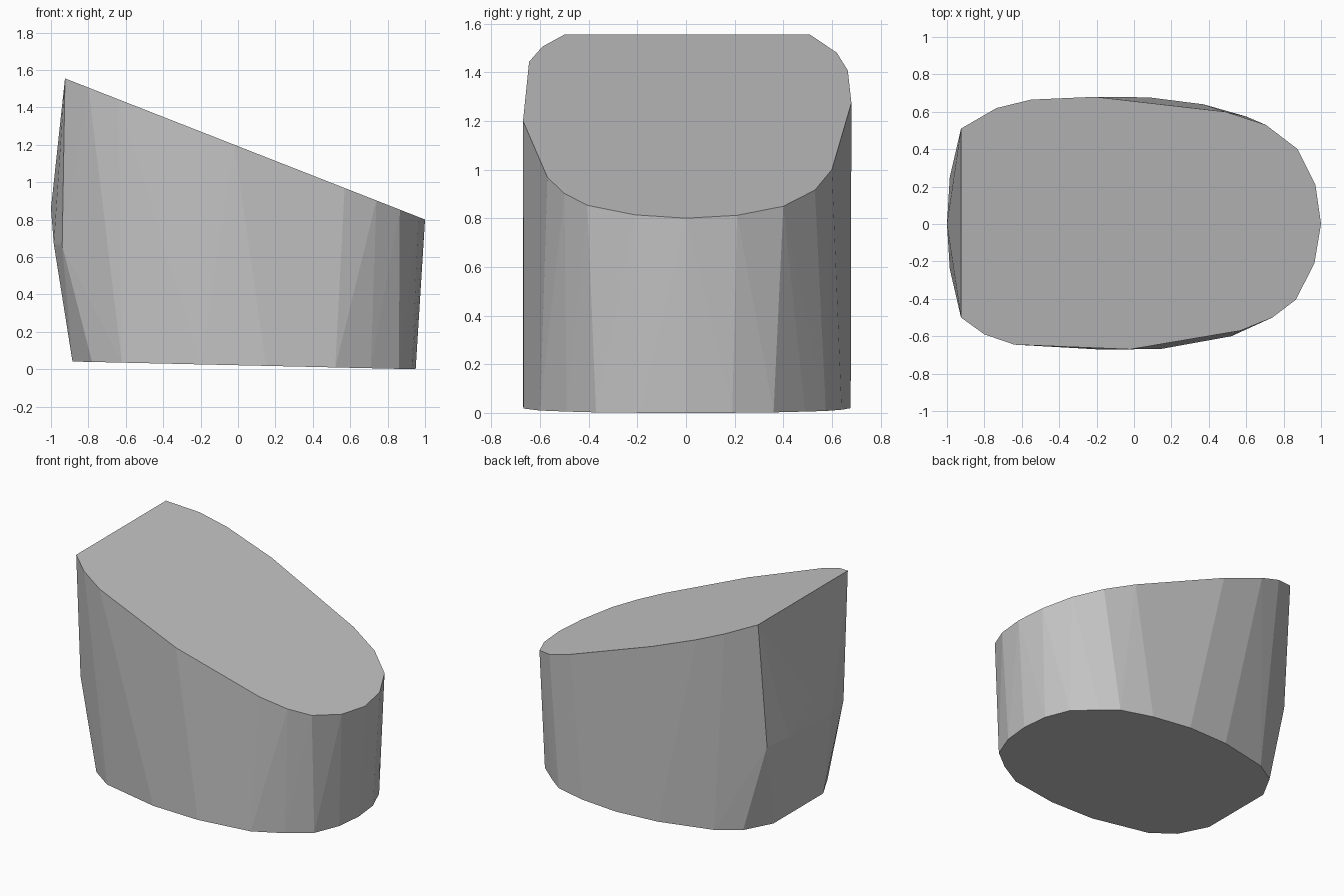
import bpy
import bmesh

if "Cube" in bpy.data.objects:
    bpy.data.objects.remove(bpy.data.objects["Cube"])


def top_z(x):
    """Height of the sloping top plane."""
    return 1.555 - 0.392 * (x + 0.925)


def base_z(x):
    """Height of the slightly tilted underside."""
    return 0.0225 * (0.95 - x)


# Outline of the sloping top
top = [(-0.925, -0.50), (-0.80, -0.59), (-0.64, -0.645), (-0.02, -0.67),
       (0.57, -0.57), (0.74, -0.50), (0.865, -0.405), (0.965, -0.21),
       (1.0, 0.0), (0.97, 0.21), (0.875, 0.40), (0.705, 0.53),
       (0.49, 0.60), (-0.21, 0.68), (-0.55, 0.665), (-0.735, 0.62),
       (-0.925, 0.51)]

# Outline of the underside
base = [(-0.885, -0.28), (-0.78, -0.48), (-0.62, -0.59), (-0.20, -0.67),
        (0.15, -0.667), (0.52, -0.60), (0.71, -0.49), (0.86, -0.37),
        (0.93, -0.19), (0.95, 0.0), (0.93, 0.19), (0.86, 0.36),
        (0.71, 0.49), (0.60, 0.575), (0.37, 0.64), (0.08, 0.677),
        (-0.24, 0.66), (-0.62, 0.57), (-0.78, 0.47), (-0.885, 0.28)]

# Bulge of the tall end
bulge = [(-1.0, 0.0, 0.86), (-0.985, 0.25, 0.67), (-0.985, -0.24, 0.67),
         (-0.94, 0.43, 0.66), (-0.94, -0.43, 0.66)]

points = [(x, y, top_z(x)) for x, y in top]
points += [(x, y, base_z(x)) for x, y in base]
points += bulge

# Faceted convex block wrapped around the points
bm = bmesh.new()
for p in points:
    bm.verts.new(p)
hull = bmesh.ops.convex_hull(bm, input=bm.verts[:])
loose = {g for g in hull["geom_interior"] + hull["geom_unused"]
         if isinstance(g, bmesh.types.BMVert)}
bmesh.ops.delete(bm, geom=list(loose), context='VERTS')
# Merge the triangles of the flat top and underside
bmesh.ops.dissolve_limit(bm, angle_limit=0.01, verts=bm.verts[:], edges=bm.edges[:])
bmesh.ops.recalc_face_normals(bm, faces=bm.faces[:])

mesh = bpy.data.meshes.new("slanted_block")
bm.to_mesh(mesh)
bm.free()

grey = bpy.data.materials.new("grey")
grey.diffuse_color = (0.55, 0.55, 0.55, 1.0)
grey.use_nodes = True
grey.node_tree.nodes["Principled BSDF"].inputs["Base Color"].default_value = grey.diffuse_color
mesh.materials.append(grey)

block = bpy.data.objects.new("slanted_block", mesh)
bpy.context.collection.objects.link(block)
